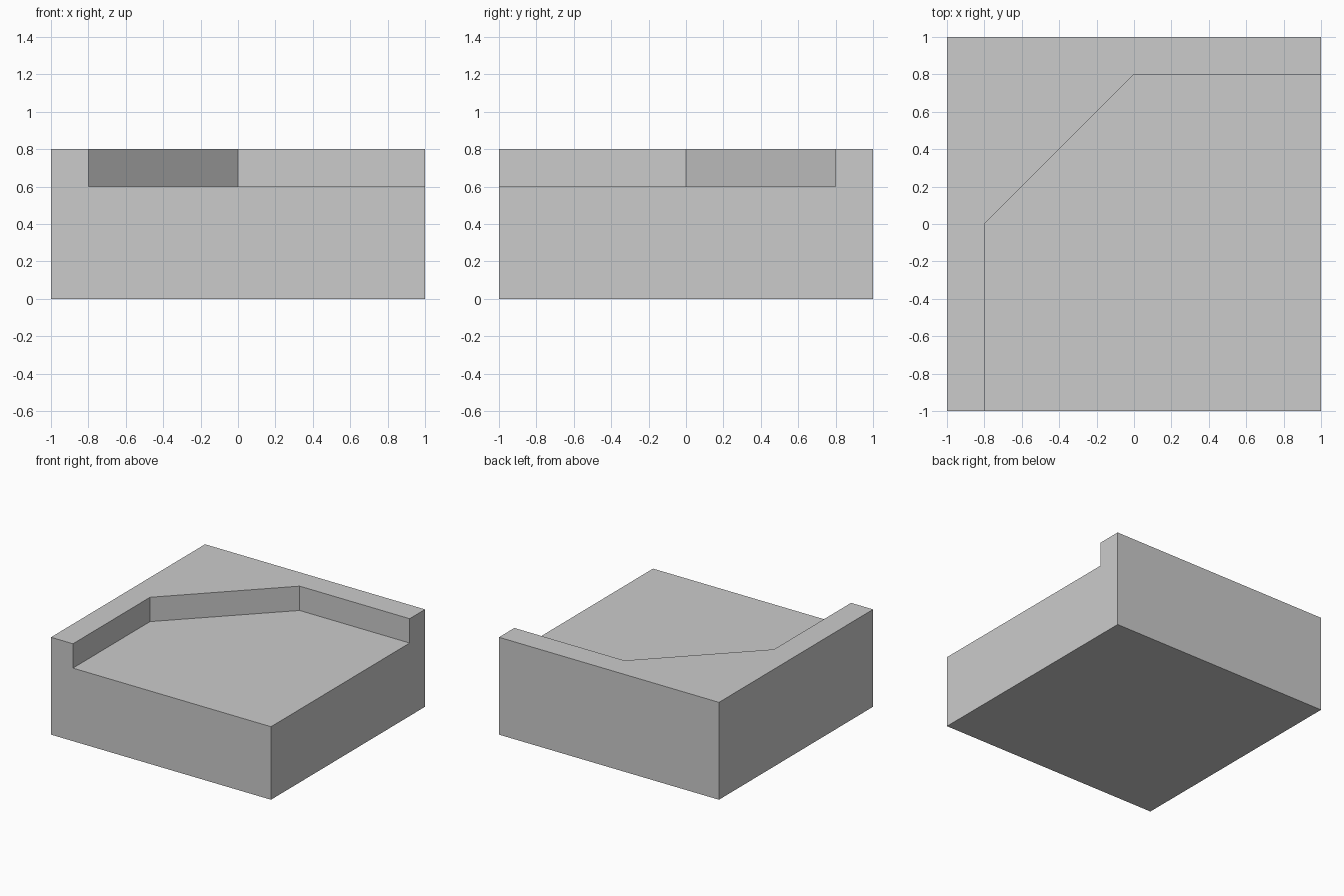
import bpy, bmesh

if "Cube" in bpy.data.objects:
    bpy.data.objects.remove(bpy.data.objects["Cube"])


def prism(name, outline, z0, z1):
    """Extrude a counter-clockwise outline from z0 up to z1."""
    bm = bmesh.new()
    face = bm.faces.new([bm.verts.new((x, y, z0)) for x, y in outline])
    top = bmesh.ops.extrude_face_region(bm, geom=[face])["geom"]
    verts = [v for v in top if isinstance(v, bmesh.types.BMVert)]
    bmesh.ops.translate(bm, verts=verts, vec=(0, 0, z1 - z0))
    bmesh.ops.recalc_face_normals(bm, faces=bm.faces)
    mesh = bpy.data.meshes.new(name)
    bm.to_mesh(mesh)
    bm.free()
    obj = bpy.data.objects.new(name, mesh)
    bpy.context.collection.objects.link(obj)
    return obj


# Square block at full rim height
block = prism("corner_block", [(-1, -1), (1, -1), (1, 1), (-1, 1)], 0, 0.8)

# Recess with a chamfered inner corner, open to the front and right
recess = prism("recess_cutter",
               [(-0.8, -1.2), (1.2, -1.2), (1.2, 0.8), (0, 0.8), (-0.8, 0)],
               0.6, 1.0)
recess.hide_render = True

cut = block.modifiers.new("recess", 'BOOLEAN')
cut.operation = 'DIFFERENCE'
cut.solver = 'EXACT'
cut.object = recess
bpy.context.view_layer.objects.active = block
bpy.ops.object.modifier_apply(modifier=cut.name)
bpy.data.objects.remove(recess)
